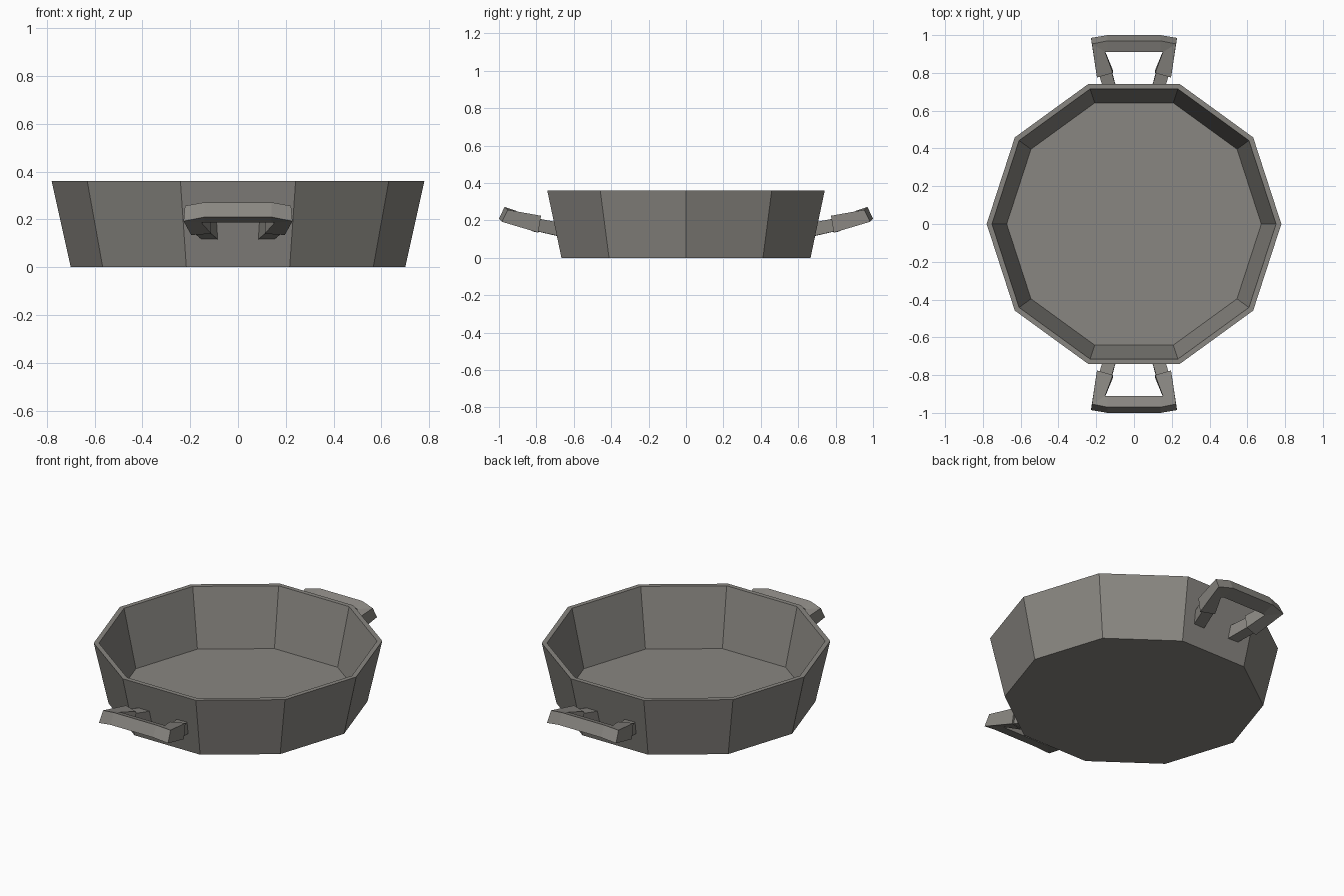
import bpy, bmesh, math

if "Cube" in bpy.data.objects:
    bpy.data.objects.remove(bpy.data.objects["Cube"])

steel = bpy.data.materials.new("warm grey metal")
steel.diffuse_color = (0.25, 0.24, 0.22, 1)
steel.use_nodes = True
steel.node_tree.nodes["Principled BSDF"].inputs["Base Color"].default_value = steel.diffuse_color


def make_object(name, bm):
    bmesh.ops.recalc_face_normals(bm, faces=bm.faces[:])
    mesh = bpy.data.meshes.new(name)
    bm.to_mesh(mesh)
    bm.free()
    mesh.materials.append(steel)
    ob = bpy.data.objects.new(name, mesh)
    bpy.context.collection.objects.link(ob)
    return ob


def loft(bm, sections, cap_start=True, cap_end=True):
    rings = [[bm.verts.new(p) for p in s] for s in sections]
    n = len(rings[0])
    for a, b in zip(rings, rings[1:]):
        for i in range(n):
            j = (i + 1) % n
            bm.faces.new((a[i], a[j], b[j], b[i]))
    if cap_start:
        bm.faces.new(rings[0])
    if cap_end:
        bm.faces.new(rings[-1])


# Pan body: ten-sided tapered bowl with a flat rim
def decagon(r, z):
    return [(r * math.cos(i * math.pi / 5), r * math.sin(i * math.pi / 5), z)
            for i in range(10)]


bm = bmesh.new()
loft(bm, [decagon(0.70, 0), decagon(0.78, 0.36),
          decagon(0.752, 0.36), decagon(0.674, 0.02)])
make_object("pan_body", bm)


def mirrored(ob, weld):
    m = ob.modifiers.new("mirror", 'MIRROR')
    m.use_axis = (True, True, False)
    m.use_mirror_merge = weld
    m.merge_threshold = 0.0005


# Handle grips: corners in order outer-top, outer-bottom, inner-bottom, inner-top
bm = bmesh.new()
loft(bm, [
    [(0.196, 0.775, 0.225), (0.196, 0.79, 0.135), (0.112, 0.815, 0.14), (0.112, 0.80, 0.22)],
    [(0.222, 0.953, 0.257), (0.228, 0.985, 0.193), (0.153, 0.915, 0.186), (0.153, 0.91, 0.25)],
    [(0.14, 0.97, 0.272), (0.14, 1.0, 0.21), (0.14, 0.92, 0.188), (0.14, 0.91, 0.252)],
    [(0, 0.97, 0.272), (0, 1.0, 0.21), (0, 0.92, 0.188), (0, 0.91, 0.252)],
], cap_end=False)
mirrored(make_object("handle_grips", bm), True)

# Thin stubs joining the grips to the pan wall
bm = bmesh.new()
loft(bm, [
    [(0.152, 0.683, 0.19), (0.152, 0.683, 0.117), (0.085, 0.69, 0.117), (0.085, 0.69, 0.19)],
    [(0.185, 0.79, 0.21), (0.185, 0.80, 0.143), (0.12, 0.82, 0.147), (0.12, 0.81, 0.21)],
])
mirrored(make_object("handle_stubs", bm), False)
